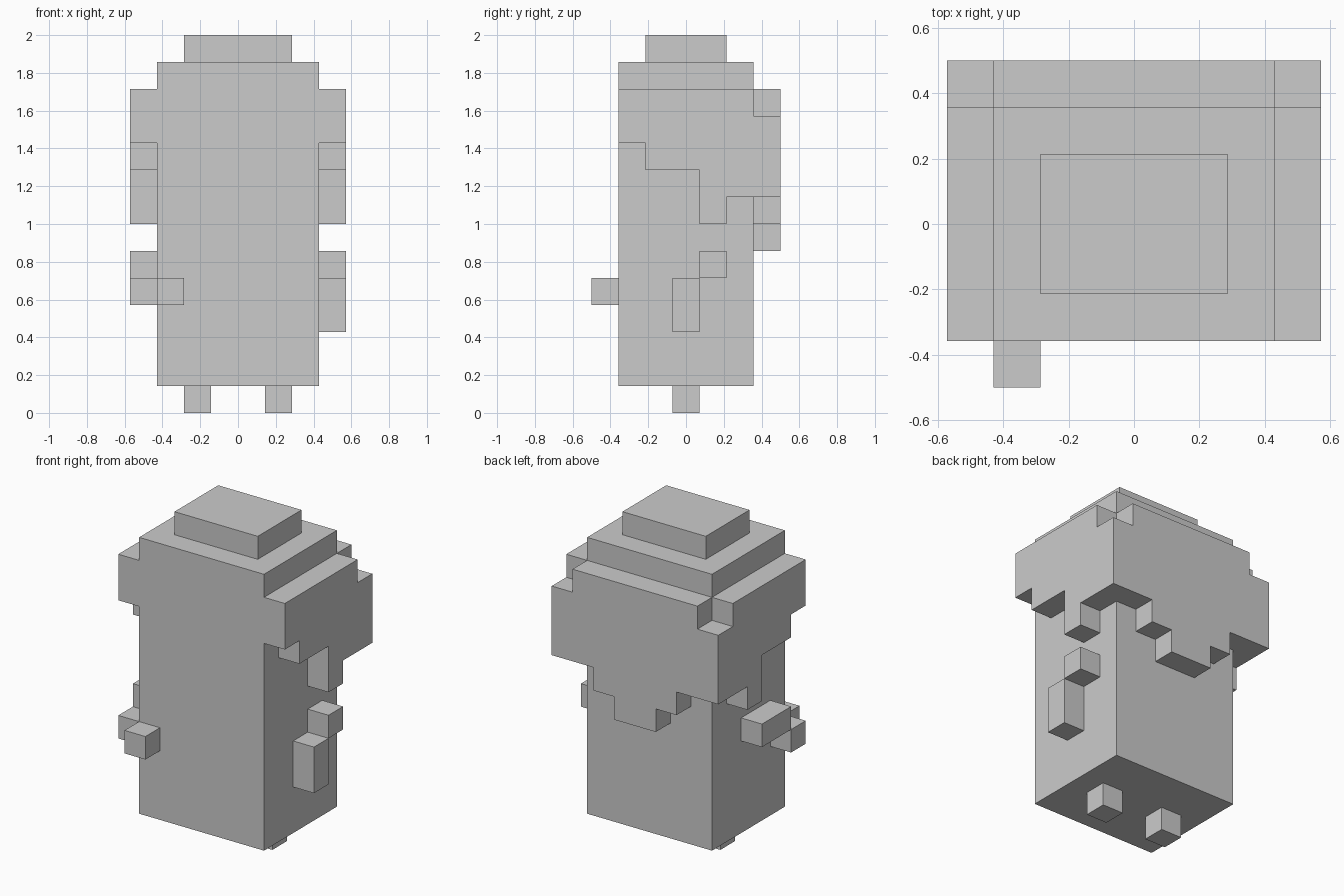
import bpy, bmesh

if "Cube" in bpy.data.objects:
    bpy.data.objects.remove(bpy.data.objects["Cube"])

U = 1 / 7  # size of one block


def extrude_profile(name, outline, start, end, to_xyz):
    """Extrude a 2D block outline from start to end; to_xyz maps (a, b, depth)."""
    bm = bmesh.new()
    face = bm.faces.new([bm.verts.new([c * U for c in to_xyz(a, b, start)]) for a, b in outline])
    moved = bmesh.ops.extrude_face_region(bm, geom=[face])["geom"]
    for v in moved:
        if isinstance(v, bmesh.types.BMVert):
            i = to_xyz(0, 0, 1).index(1)
            v.co[i] = end * U
    bmesh.ops.recalc_face_normals(bm, faces=bm.faces[:])
    mesh = bpy.data.meshes.new(name)
    bm.to_mesh(mesh)
    bm.free()
    ob = bpy.data.objects.new(name, mesh)
    bpy.context.collection.objects.link(ob)
    return ob


def box(name, x, y, z):
    """Box from (min, max) ranges in block units."""
    outline = [(x[0], y[0]), (x[1], y[0]), (x[1], y[1]), (x[0], y[1])]
    return extrude_profile(name, outline, z[0], z[1], lambda a, b, d: (a, b, d))


# Body and crown
box("body", (-3, 3), (-2.5, 2.5), (1, 13))
box("crown", (-2, 2), (-1.5, 1.5), (13, 14))

# Stepped side hair with lowered rear corner, outline in (y, z)
side_hair = [(-2.5, 12), (-2.5, 10), (-1.5, 10), (-1.5, 9), (0.5, 9), (0.5, 7),
             (1.5, 7), (1.5, 8), (3.5, 8), (3.5, 11), (2.5, 11), (2.5, 12)]

# Feet and side hair on both sides
for side, s in (("left", -1), ("right", 1)):
    box(side + "_foot", sorted((s, 2 * s)), (-0.5, 0.5), (0, 1))
    extrude_profile(side + "_hair", side_hair, 3 * s, 4 * s, lambda a, b, d: (d, a, b))

# Back hair hanging to a stepped point, outline in (x, z)
half = [(1, 6), (1, 7), (2, 7), (2, 8), (3, 8), (3, 12)]
back_hair = half + [(-x, z) for x, z in reversed(half)]
extrude_profile("back_hair", back_hair, 2.5, 3.5, lambda a, b, d: (a, d, b))

# Right arm hangs down
box("right_shoulder", (3, 4), (0.5, 1.5), (5, 6))
box("right_forearm", (3, 4), (-0.5, 0.5), (3, 5))

# Left arm reaches forward to a held block
box("left_arm", (-4, -3), (-1.5, 0.5), (5, 6))
box("left_hand", (-4, -3), (-2.5, -1.5), (4, 5))
box("held_block", (-3, -2), (-3.5, -2.5), (4, 5))
